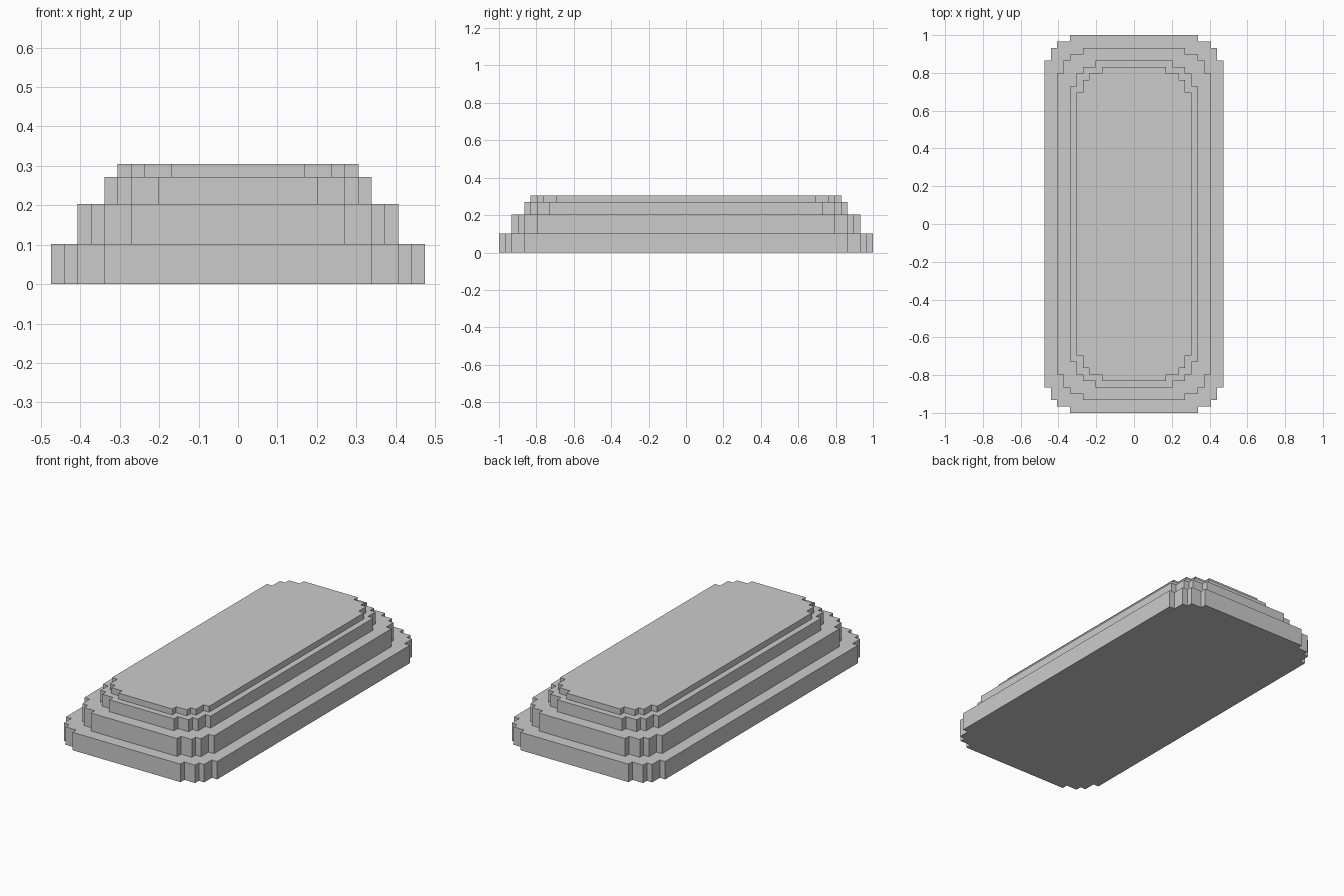
import bpy, bmesh

if "Cube" in bpy.data.objects:
    bpy.data.objects.remove(bpy.data.objects["Cube"])

U = 2 / 59  # one block unit

# Stair-stepped corner of the lowest tier (block units), counter-clockwise
CORNER = [(14, 25.5), (13, 25.5), (13, 27.5), (12, 27.5),
          (12, 28.5), (10, 28.5), (10, 29.5)]
# Each tier: inset, bottom, top (block units)
TIERS = [(0, 0, 3), (2, 3, 6), (4, 6, 8), (5, 8, 9)]


def ring(bm, inset, z):
    """Mirror the inset corner into a closed outline at height z."""
    q = [(x - inset, y - inset) for x, y in CORNER]
    pts = (q + [(-x, y) for x, y in reversed(q)]
           + [(-x, -y) for x, y in q] + [(x, -y) for x, y in reversed(q)])
    return [bm.verts.new((x * U, y * U, z * U)) for x, y in pts]


# Stepped platform: walls and ledges bridged between successive outlines
bm = bmesh.new()
rings = [ring(bm, inset, z) for inset, lo, hi in TIERS for z in (lo, hi)]
for a, b in zip(rings, rings[1:]):
    n = len(a)
    for i in range(n):
        j = (i + 1) % n
        bm.faces.new((a[i], a[j], b[j], b[i]))

# Flat underside and top
bm.faces.new(rings[0][::-1])
bm.faces.new(rings[-1])
bmesh.ops.recalc_face_normals(bm, faces=bm.faces)

# Merge the coplanar ledge pieces where possible
bm.normal_update()

mesh = bpy.data.meshes.new("stepped_platform")
bm.to_mesh(mesh)
bm.free()
obj = bpy.data.objects.new("stepped_platform", mesh)
bpy.context.collection.objects.link(obj)
